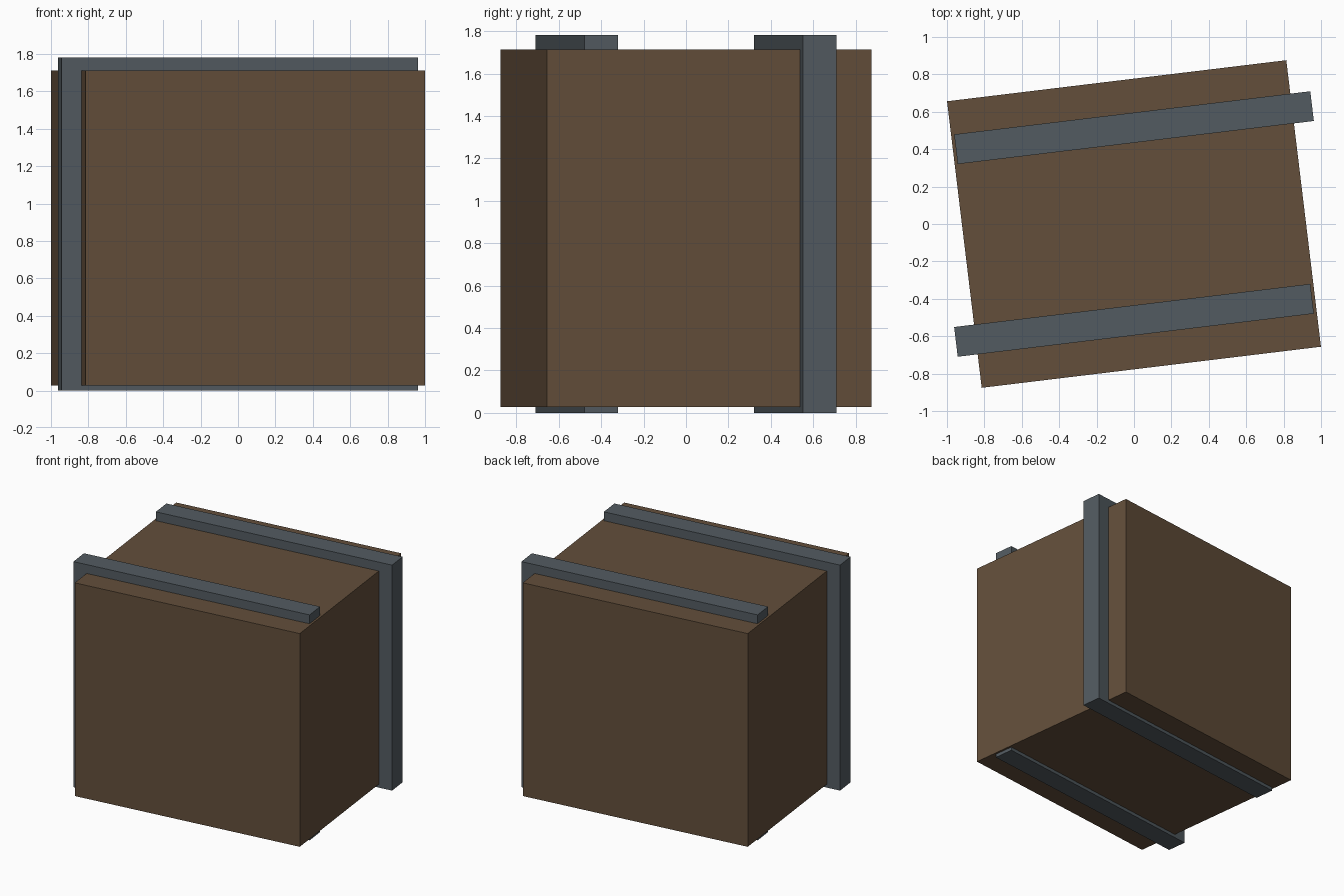
import bpy
import math

if "Cube" in bpy.data.objects:
    bpy.data.objects.remove(bpy.data.objects["Cube"], do_unlink=True)

TURN = math.radians(6.9)


def make_material(name, rgb):
    mat = bpy.data.materials.new(name)
    mat.use_nodes = True
    color = (*rgb, 1.0)
    mat.diffuse_color = color
    mat.node_tree.nodes["Principled BSDF"].inputs["Base Color"].default_value = color
    return mat


def make_box(name, size, y, z_min, mat):
    """Turned box, centred on x = 0, with its base at z_min."""
    bpy.ops.mesh.primitive_cube_add(size=1, location=(0, y, z_min + size[2] / 2),
                                    rotation=(0, 0, TURN))
    obj = bpy.context.object
    obj.name = name
    obj.scale = size
    bpy.ops.object.transform_apply(location=False, rotation=False, scale=True)
    obj.data.materials.append(mat)
    return obj


brown = make_material("brown wood", (0.125, 0.077, 0.043))
grey = make_material("grey metal", (0.086, 0.105, 0.120))

# Crate body
make_box("crate_body", (1.827, 1.543, 1.685), 0, 0.027, brown)

# Metal bands around the crate, each slightly offset sideways
for name, side in (("front_band", -1), ("back_band", 1)):
    make_box(name, (1.918, 0.16, 1.782), side * 0.515, 0, grey)
